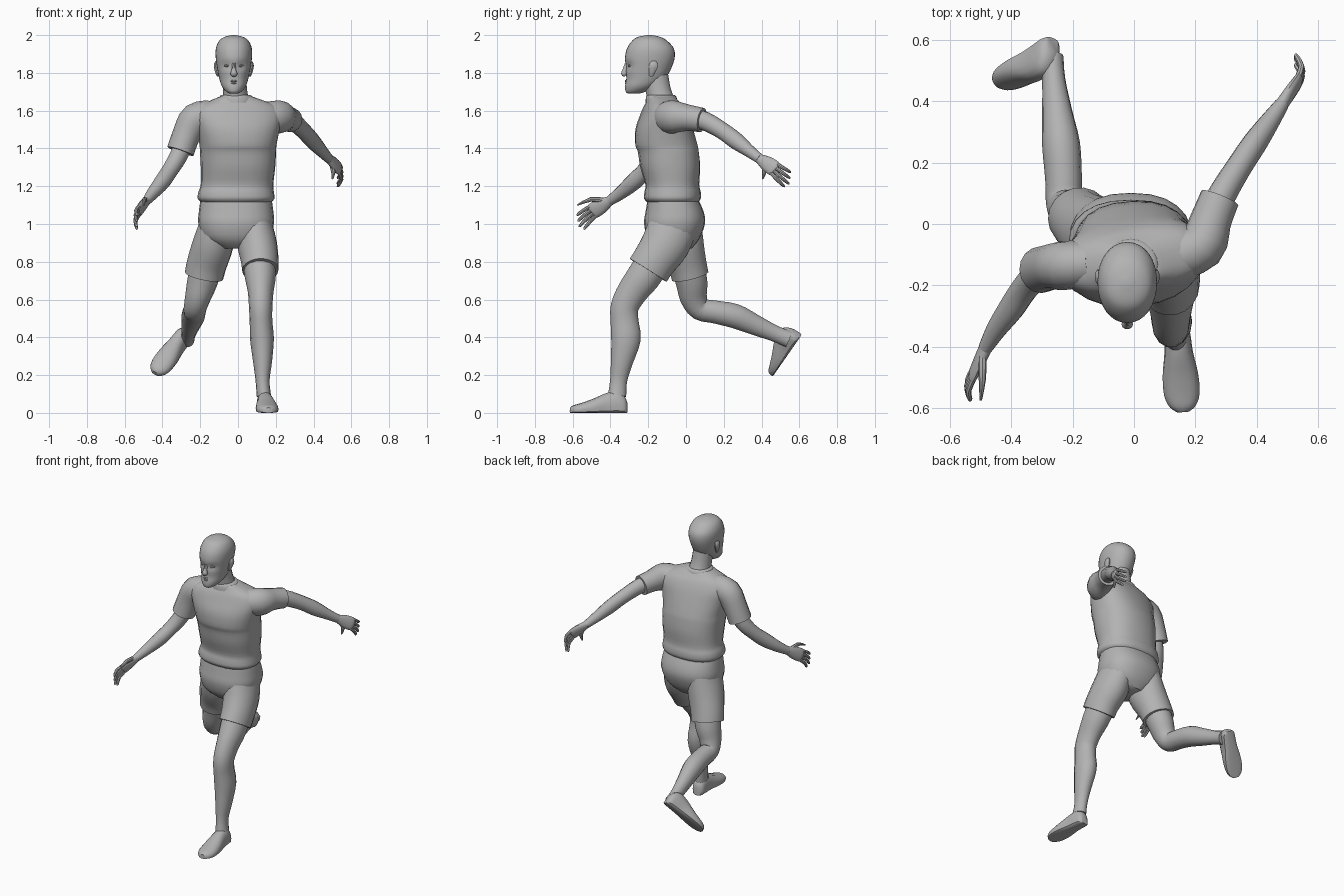
import bpy, bmesh, math
from mathutils import Vector

grey = bpy.data.materials.new("plain_grey")
grey.diffuse_color = (0.45, 0.45, 0.45, 1)


def make(name, rings):
    """Skin a list of equal-sized rings and cap both ends."""
    bm = bmesh.new()
    vs = [[bm.verts.new(p) for p in r] for r in rings]
    n = len(vs[0])
    for a, b in zip(vs, vs[1:]):
        for i in range(n):
            j = (i + 1) % n
            bm.faces.new((a[i], a[j], b[j], b[i]))
    bm.faces.new(vs[0][::-1])
    bm.faces.new(vs[-1])
    bmesh.ops.recalc_face_normals(bm, faces=bm.faces[:])
    me = bpy.data.meshes.new(name)
    bm.to_mesh(me)
    bm.free()
    me.materials.append(grey)
    ob = bpy.data.objects.new(name, me)
    bpy.context.collection.objects.link(ob)
    return ob


def smooth_path(st, sub):
    """Catmull-Rom interpolation of the stations."""
    out = []
    for i in range(len(st) - 1):
        p0, p1, p2, p3 = st[max(i - 1, 0)], st[i], st[i + 1], st[min(i + 2, len(st) - 1)]
        for k in range(sub):
            t = k / sub
            out.append([0.5 * (2 * b + (c - a) * t + (2 * a - 5 * b + 4 * c - d) * t * t
                               + (3 * b - a - 3 * c + d) * t ** 3)
                        for a, b, c, d in zip(p0, p1, p2, p3)])
    return out + [list(st[-1])]


def sgn_pow(v, e):
    return math.copysign(abs(v) ** e, v)


def limb(name, st, side=(1, 0, 0), sides=14, sub=3):
    """Tube across the path; stations are x, y, z, half width along side, half depth."""
    pts = smooth_path(st, sub)
    rings = []
    for i, p in enumerate(pts):
        t = (Vector(pts[min(i + 1, len(pts) - 1)][:3]) - Vector(pts[max(i - 1, 0)][:3])).normalized()
        u = Vector(side)
        u = (u - t * u.dot(t)).normalized()
        v = t.cross(u)
        rings.append([Vector(p[:3]) + u * p[3] * math.cos(a) + v * p[4] * math.sin(a)
                      for a in (2 * math.pi * k / sides for k in range(sides))])
    return make(name, rings)


def stack(name, st, e=0.85, sides=24, sub=3):
    """Level rings; stations are z, centre x, half width, front y, back y, turn in degrees."""
    rings = []
    for z, cx, rx, y0, y1, turn in smooth_path(st, sub):
        r, ca, sa = [], math.cos(math.radians(turn)), math.sin(math.radians(turn))
        for k in range(sides):
            a = 2 * math.pi * k / sides
            x, y = rx * sgn_pow(math.cos(a), e), (y1 - y0) / 2 * sgn_pow(math.sin(a), e)
            r.append((cx + x * ca - y * sa, (y0 + y1) / 2 + x * sa + y * ca, z))
        rings.append(r)
    return make(name, rings)


# Shirt body with a bloused lower edge, plus collar
stack("shirt_body", [
    (1.115, -0.01, 0.185, -0.205, 0.065, 0), (1.135, -0.01, 0.203, -0.222, 0.078, 0),
    (1.17, -0.01, 0.2, -0.22, 0.078, 0), (1.21, -0.005, 0.192, -0.215, 0.07, 0),
    (1.30, 0, 0.197, -0.242, 0.075, 2), (1.38, 0, 0.202, -0.255, 0.068, 4),
    (1.42, 0, 0.205, -0.268, 0.06, 5), (1.50, 0, 0.222, -0.265, 0.035, 7),
    (1.57, 0.0, 0.24, -0.24, 0.01, 8), (1.62, 0, 0.215, -0.22, -0.015, 8),
    (1.65, -0.005, 0.15, -0.205, -0.04, 6), (1.675, -0.01, 0.085, -0.2, -0.06, 3)])
stack("collar", [(1.64, -0.01, 0.1, -0.215, -0.045, 0), (1.672, -0.01, 0.09, -0.212, -0.05, 0),
                 (1.682, -0.012, 0.078, -0.205, -0.06, 0)], 1, sub=2)

# Sleeves
limb("right_sleeve", [(-0.15, -0.13, 1.57, 0.075, 0.085), (-0.225, -0.135, 1.555, 0.08, 0.085),
                      (-0.27, -0.14, 1.48, 0.075, 0.075), (-0.305, -0.15, 1.385, 0.076, 0.073)],
     (0, 1, 0), 16)
limb("left_sleeve", [(0.14, -0.1, 1.56, 0.085, 0.085), (0.22, -0.07, 1.567, 0.08, 0.088),
                     (0.25, 0.01, 1.562, 0.068, 0.07), (0.28, 0.085, 1.55, 0.065, 0.065)],
     (1, 0, 0), 16)

# Arms
limb("right_arm", [(-0.27, -0.145, 1.46, 0.05, 0.05), (-0.315, -0.165, 1.36, 0.05, 0.048),
                   (-0.36, -0.215, 1.285, 0.044, 0.044), (-0.40, -0.275, 1.225, 0.045, 0.042),
                   (-0.45, -0.345, 1.165, 0.035, 0.033), (-0.485, -0.405, 1.122, 0.026, 0.023)],
     (0, 0.55, -0.83))
limb("left_arm", [(0.25, 0.02, 1.565, 0.05, 0.05), (0.29, 0.1, 1.545, 0.05, 0.046),
                  (0.345, 0.19, 1.495, 0.045, 0.042), (0.395, 0.265, 1.44, 0.045, 0.04),
                  (0.44, 0.33, 1.39, 0.034, 0.033), (0.482, 0.39, 1.345, 0.026, 0.024)],
     (0, -0.5, -0.85))


# Hands: palm, four fingers fanned along the wide direction, thumb
def hand(side_name, wrist, knuckle, mid, tip, wide, thumb):
    w = Vector(wide).normalized()
    a, b, m, t = map(Vector, (wrist, knuckle, mid, tip))
    limb(side_name + "_palm", [(*a, 0.026, 0.022), (*a.lerp(b, 0.5), 0.04, 0.019),
                               (*b, 0.042, 0.015), (*b.lerp(m, 0.2), 0.034, 0.009)], wide)
    for i, off in enumerate((-1.5, -0.5, 0.5, 1.5)):
        f = 1 - 0.12 * abs(off - 0.4)
        p, q = b.lerp(m, f) + w * off * 0.023, b.lerp(t, f) + w * off * 0.027
        limb(f"{side_name}_finger_{i + 1}", [(*(b + w * off * 0.019), 0.0105, 0.0105), (*p, 0.01, 0.01),
             (*p.lerp(q, 0.8), 0.008, 0.008), (*q, 0.003, 0.003)], wide, 8, 2)
    limb(side_name + "_thumb", [(*p, r, r) for p, r in zip(thumb, (0.014, 0.012, 0.004))], wide, 8, 2)


hand("right", (-0.485, -0.405, 1.122), (-0.525, -0.49, 1.07), (-0.545, -0.535, 1.035),
     (-0.537, -0.575, 0.995), (0, 0.55, -0.83),
     [(-0.495, -0.43, 1.125), (-0.495, -0.505, 1.13), (-0.5, -0.575, 1.1)])
hand("left", (0.482, 0.39, 1.345), (0.535, 0.465, 1.295), (0.55, 0.505, 1.26),
     (0.525, 0.555, 1.222), (0, -0.5, -0.85),
     [(0.495, 0.41, 1.32), (0.505, 0.415, 1.275), (0.5, 0.405, 1.238)])

# Shorts
stack("shorts_waist", [
    (0.87, -0.01, 0.08, -0.15, 0.03, 0), (0.92, -0.01, 0.17, -0.2, 0.07, 0),
    (1.0, -0.01, 0.2, -0.222, 0.1, 0), (1.06, -0.01, 0.198, -0.215, 0.095, 0),
    (1.12, -0.01, 0.19, -0.205, 0.07, 0)])
limb("left_shorts_leg", [(0.085, -0.06, 1.02, 0.09, 0.13), (0.1, -0.105, 0.9, 0.105, 0.13),
                         (0.115, -0.165, 0.81, 0.1, 0.118), (0.118, -0.2, 0.755, 0.096, 0.117)], sides=18)
limb("right_shorts_leg", [(-0.105, -0.05, 1.02, 0.09, 0.13), (-0.13, -0.03, 0.9, 0.108, 0.125),
                          (-0.165, 0.005, 0.79, 0.106, 0.105), (-0.18, 0.022, 0.725, 0.103, 0.1)], sides=18)

# Legs
limb("left_leg", [(0.11, -0.16, 0.82, 0.085, 0.095), (0.118, -0.225, 0.72, 0.082, 0.092),
                  (0.12, -0.285, 0.64, 0.068, 0.083), (0.12, -0.325, 0.56, 0.062, 0.076),
                  (0.122, -0.325, 0.48, 0.06, 0.076), (0.127, -0.318, 0.39, 0.063, 0.08),
                  (0.13, -0.34, 0.27, 0.05, 0.06), (0.13, -0.357, 0.17, 0.037, 0.046),
                  (0.137, -0.365, 0.09, 0.038, 0.05)])
limb("right_leg", [(-0.165, 0.01, 0.78, 0.085, 0.09), (-0.19, 0.03, 0.69, 0.08, 0.085),
                   (-0.213, 0.04, 0.61, 0.068, 0.073), (-0.228, 0.075, 0.55, 0.06, 0.062),
                   (-0.23, 0.15, 0.535, 0.06, 0.062), (-0.238, 0.26, 0.512, 0.062, 0.066),
                   (-0.25, 0.36, 0.468, 0.05, 0.056), (-0.262, 0.47, 0.42, 0.038, 0.044),
                   (-0.268, 0.545, 0.39, 0.038, 0.045)])


# Feet with flat soles: distance from heel, half width, height
def foot(name, heel, fwd, up):
    f, u = Vector(fwd).normalized(), Vector(up)
    u = (u - f * u.dot(f)).normalized()
    s = f.cross(u)
    rings = []
    for d, w, h in smooth_path([(0, 0.022, 0.06), (0.015, 0.038, 0.09), (0.05, 0.043, 0.115),
                                (0.11, 0.047, 0.105), (0.18, 0.058, 0.075), (0.245, 0.058, 0.052),
                                (0.285, 0.042, 0.04), (0.303, 0.018, 0.028)], 3):
        r = []
        for k in range(16):
            a = 2 * math.pi * k / 16
            c, v = math.cos(a), math.sin(a)
            v = sgn_pow(v, 0.35 if v < 0 else 1)
            r.append(Vector(heel) + f * d + s * w * sgn_pow(c, 0.8) + u * h * (0.35 + (0.35 if v < 0 else 0.65) * v))
        rings.append(r)
    make(name, rings)


foot("left_foot", (0.137, -0.312, 0), (0.08, -1, 0), (0, 0, 1))
foot("right_foot", (-0.265, 0.607, 0.405), (-0.57, -0.46, -0.66), (0, -0.8, 0.55))

# Neck and head
limb("neck", [(-0.01, -0.125, 1.63, 0.075, 0.075), (-0.015, -0.145, 1.7, 0.064, 0.068),
              (-0.02, -0.165, 1.8, 0.062, 0.07)])
head = stack("head", [
    (1.69, -0.022, 0.022, -0.308, -0.25, 0), (1.702, -0.022, 0.042, -0.32, -0.21, 0),
    (1.73, -0.022, 0.064, -0.322, -0.155, 0), (1.77, -0.022, 0.077, -0.316, -0.11, 0),
    (1.82, -0.022, 0.087, -0.32, -0.08, 0), (1.88, -0.022, 0.096, -0.323, -0.06, 0),
    (1.93, -0.022, 0.095, -0.312, -0.065, 0), (1.97, -0.022, 0.078, -0.285, -0.1, 0),
    (1.99, -0.022, 0.05, -0.255, -0.135, 0), (2.0, -0.022, 0.012, -0.205, -0.18, 0)], 0.95, 32, 4)
# Press in the eye sockets
for v in head.data.vertices:
    if v.co.y < -0.2:
        for sx in (-1, 1):
            d = ((v.co.x + 0.022 - sx * 0.038) / 0.026) ** 2 + ((v.co.z - 1.838) / 0.02) ** 2
            v.co.y += 0.014 * math.exp(-d)
limb("nose", [(-0.022, -0.312, 1.85, 0.009, 0.012), (-0.022, -0.322, 1.815, 0.012, 0.015),
              (-0.022, -0.327, 1.795, 0.019, 0.017), (-0.022, -0.32, 1.784, 0.012, 0.007)], sides=10)
for z, n in ((1.757, "upper_lip"), (1.746, "lower_lip")):
    limb(n, [(-0.048, -0.304, z, 0.002, 0.004), (-0.022, -0.316, z, 0.006, 0.008),
             (0.004, -0.304, z, 0.002, 0.004)], (0, 0, 1), 8)
for sx, n in ((-1, "right"), (1, "left")):
    x = -0.022 + sx * 0.088
    limb(n + "_ear", [(x - sx * 0.004, -0.185, 1.782, 0.006, 0.01), (x, -0.18, 1.805, 0.011, 0.018),
                      (x + sx * 0.006, -0.172, 1.84, 0.012, 0.025), (x + sx * 0.002, -0.17, 1.862, 0.006, 0.012)],
         sides=10)
    ex = -0.022 + sx * 0.036
    limb(n + "_eye", [(ex - 0.016, -0.297, 1.838, 0.003, 0.004), (ex, -0.301, 1.838, 0.007, 0.007),
                      (ex + 0.016, -0.295, 1.838, 0.003, 0.004)], (0, 0, 1), 8)

# Smooth shading with crisp hems and soles
for ob in bpy.context.collection.objects:
    ob.select_set(True)
    bpy.context.view_layer.objects.active = ob
bpy.ops.object.shade_smooth_by_angle(angle=math.radians(40))
